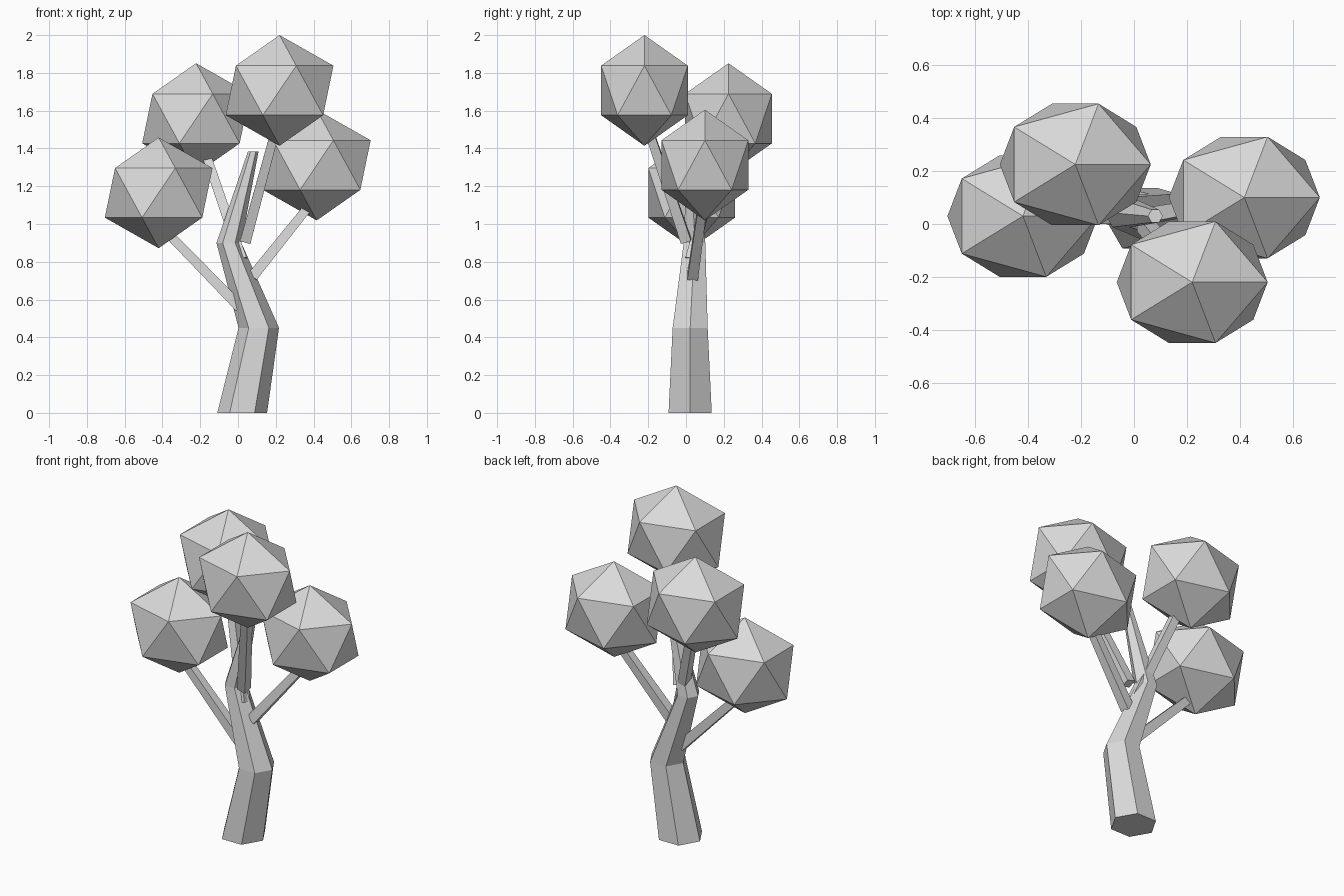
import bpy, bmesh, math
from mathutils import Vector

cube = bpy.data.objects.get("Cube")
if cube:
    bpy.data.objects.remove(cube, do_unlink=True)

# Single plain grey
grey = bpy.data.materials.new("plain_grey")
grey.use_nodes = True
colour = (0.7, 0.7, 0.7, 1)
grey.diffuse_color = colour
grey.node_tree.nodes["Principled BSDF"].inputs["Base Color"].default_value = colour


def finish(bm, name):
    bmesh.ops.recalc_face_normals(bm, faces=bm.faces[:])
    mesh = bpy.data.meshes.new(name)
    bm.to_mesh(mesh)
    bm.free()
    mesh.materials.append(grey)
    obj = bpy.data.objects.new(name, mesh)
    bpy.context.collection.objects.link(obj)
    return obj


def loft(name, rings):
    """Join a list of point rings into a closed tube."""
    bm = bmesh.new()
    loops = [[bm.verts.new(p) for p in ring] for ring in rings]
    n = len(loops[0])
    for a, b in zip(loops, loops[1:]):
        for i in range(n):
            j = (i + 1) % n
            bm.faces.new((a[i], a[j], b[j], b[i]))
    bm.faces.new(loops[0])
    bm.faces.new(loops[-1])
    return finish(bm, name)


def ring(centre, radius, sides, u, v, turn=0.0):
    angles = [turn + math.tau * i / sides for i in range(sides)]
    return [Vector(centre) + radius * (math.cos(a) * u + math.sin(a) * v) for a in angles]


# Bent six-sided trunk with level rings
X, Y = Vector((1, 0, 0)), Vector((0, 1, 0))
trunk = [((0.022, 0.022, 0), 0.132), ((0.11, 0.022, 0.45), 0.107),
         ((-0.048, 0.045, 0.9), 0.066), ((0.081, 0.03, 1.385), 0.028)]
loft("trunk", [ring(c, r, 6, X, Y) for c, r in trunk])


# Straight square branches
def branch(name, start, end):
    axis = (Vector(end) - Vector(start)).normalized()
    u = axis.cross(Y).normalized()
    v = axis.cross(u)
    loft(name, [ring(start, 0.04, 4, u, v, math.pi / 4),
                ring(end, 0.032, 4, u, v, math.pi / 4)])


branch("front_branch", (0.04, 0.0, 0.91), (0.205, -0.205, 1.52))
branch("back_branch", (0.02, 0.025, 0.81), (-0.2, 0.2, 1.46))
branch("left_branch", (0.075, 0.035, 0.72), (0.42, 0.095, 1.15))
branch("right_branch", (0.01, 0.025, 0.56), (-0.42, 0.03, 1.0))

# Faceted leaf crowns, slightly stretched sideways
crowns = {
    "front_crown": (0.22, -0.22, 1.707),
    "back_crown": (-0.222, 0.225, 1.558),
    "left_crown": (0.417, 0.1, 1.312),
    "right_crown": (-0.42, 0.03, 1.165),
}
for name, centre in crowns.items():
    bm = bmesh.new()
    bmesh.ops.create_icosphere(bm, subdivisions=1, radius=1)
    bmesh.ops.scale(bm, vec=(0.319, 0.27, 0.293), verts=bm.verts)
    finish(bm, name).location = centre
